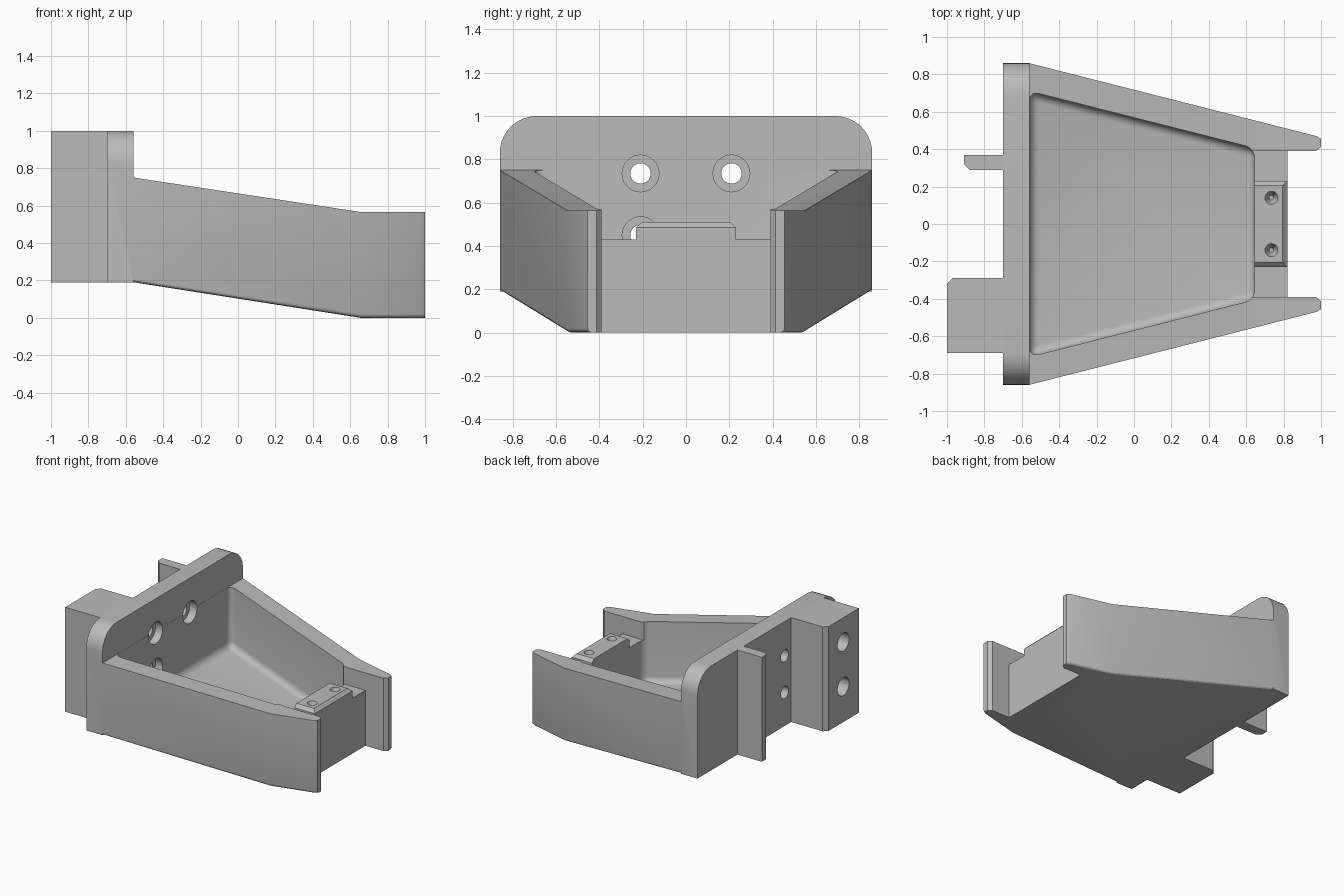
import bpy, bmesh, math
from mathutils import Vector

cube = bpy.data.objects.get("Cube")
if cube:
    bpy.data.objects.remove(cube)

grey = bpy.data.materials.new("plain_grey")
grey.use_nodes = True
grey.diffuse_color = (0.5, 0.5, 0.5, 1)
grey.node_tree.nodes["Principled BSDF"].inputs["Base Color"].default_value = (0.5, 0.5, 0.5, 1)


def finish(name, bm):
    bmesh.ops.recalc_face_normals(bm, faces=bm.faces)
    mesh = bpy.data.meshes.new(name)
    bm.to_mesh(mesh)
    bm.free()
    mesh.materials.append(grey)
    obj = bpy.data.objects.new(name, mesh)
    bpy.context.collection.objects.link(obj)
    return obj


def prism(plan, low, high):
    """Vertical prism over a plan; low and high give z as functions of x."""
    bm = bmesh.new()
    base = bm.faces.new([bm.verts.new((x, y, 0)) for x, y in plan])
    ext = bmesh.ops.extrude_face_region(bm, geom=[base])["geom"]
    for v in ext:
        if isinstance(v, bmesh.types.BMVert):
            v.co.z = 1
    bmesh.ops.bisect_plane(bm, geom=bm.verts[:] + bm.edges[:] + bm.faces[:],
                           plane_co=(BEND, 0, 0), plane_no=(1, 0, 0))
    for v in bm.verts:
        v.co.z = high(v.co.x) if v.co.z > 0.5 else low(v.co.x)
    return bm


def box(x0, x1, y0, y1, z0, z1):
    return prism([(x0, y0), (x1, y0), (x1, y1), (x0, y1)], lambda x: z0, lambda x: z1)


def bevel(bm, rule, width, segments):
    edges = [e for e in bm.edges if rule(e.verts[0].co, e.verts[1].co)]
    bmesh.ops.bevel(bm, geom=edges, offset=width, segments=segments,
                    profile=0.5, affect='EDGES', clamp_overlap=True)


def mirrored(half):
    return half + [(x, -y) for x, y in reversed(half)]


def combine(target, tool, operation='DIFFERENCE'):
    mod = target.modifiers.new("combine", 'BOOLEAN')
    mod.operation, mod.object, mod.solver = operation, tool, 'EXACT'
    bpy.context.view_layer.objects.active = target
    bpy.ops.object.modifier_apply(modifier=mod.name)
    bpy.data.objects.remove(tool)


def drill(target, start, end, r0, r1):
    """Cut a round hole or cone running from start to end."""
    a, b = Vector(start), Vector(end)
    bm = bmesh.new()
    bmesh.ops.create_cone(bm, cap_ends=True, segments=32, radius1=r0, radius2=r1,
                          depth=(b - a).length)
    turn = (b - a).to_track_quat('Z', 'Y').to_matrix()
    bmesh.ops.rotate(bm, verts=bm.verts, matrix=turn)
    bmesh.ops.translate(bm, verts=bm.verts, vec=(a + b) / 2)
    combine(target, finish("drill_cutter", bm))


BEND, BACK, BASE = 0.66, -0.56, 0.19


def slope(x, start, end):
    return start + (end - start) * min(1, (x - BACK) / (BEND - BACK))


def underside(x):
    return slope(x, BASE, 0)


# Tapered tray with softened lower outer edges
bm = prism(mirrored([(-0.6, 0.8), (BACK, 0.86), (0.975, 0.47), (1, 0.455)]),
           underside, lambda x: slope(x, 0.75, 0.565))
bevel(bm, lambda a, b: max(a.z, b.z) < 0.195 and min(abs(a.y), abs(b.y)) > 0.44
      and min(a.x, b.x) > BACK - 0.01 and a.y * b.y > 0, 0.02, 3)
tray = finish("tray", bm)

# Back plate with rounded top corners
bm = box(-0.7, BACK, -0.86, 0.86, BASE, 1)
bevel(bm, lambda a, b: min(a.z, b.z) > 0.9 and abs(a.y - b.y) < 0.01, 0.17, 10)
combine(tray, finish("back_plate", bm), 'UNION')

# Filleted cavity
bm = prism(mirrored([(BACK + 0.001, 0.71), (0.645, 0.405)]),
           lambda x: underside(x) + 0.09, lambda x: 1.5)
bevel(bm, lambda a, b: min(a.z, b.z) < 1, 0.05, 5)
combine(tray, finish("cavity_cutter", bm))

# Open space between the front arms, and the lowered front wall
bm = prism(mirrored([(0.82, 0.39), (0.975, 0.39), (1.05, 0.46)]),
           lambda x: -0.2, lambda x: 1.5)
combine(tray, finish("arm_gap_cutter", bm))
combine(tray, finish("front_wall_cutter", box(0.6, 0.9, -0.3899, 0.3899, 0.43, 1.5)))

# Counterbored holes in the back plate
for y, z in ((-0.21, 0.735), (0.21, 0.735), (-0.21, 0.45)):
    drill(tray, (-0.8, y, z), (-0.5, y, z), 0.047, 0.047)
    drill(tray, (-0.62, y, z), (-0.5, y, z), 0.085, 0.085)

# Mounting block with two blind holes
block = finish("mounting_block", prism(
    [(-0.7, -0.29), (-0.97, -0.29), (-1, -0.32), (-1, -0.69), (-0.7, -0.69)],
    lambda x: BASE, lambda x: 1))
for z in (0.81, 0.465):
    drill(block, (-1.1, -0.5, z), (-0.75, -0.5, z), 0.07, 0.07)

# Locating fin
fin = finish("locating_fin", prism(
    [(-0.7, 0.37), (-0.91, 0.37), (-0.91, 0.32), (-0.88, 0.29), (-0.7, 0.29)],
    lambda x: BASE, lambda x: 1))

# Raised pad on the front wall with two countersunk holes
bm = prism([(0.645, -0.23), (0.82, -0.23), (0.82, 0.23), (0.645, 0.23)],
           lambda x: 0.43, lambda x: 0.51)
bevel(bm, lambda a, b: min(a.z, b.z) > 0.5 and (
    min(a.x, b.x) > 0.8 or abs(a.y - b.y) < 0.01), 0.025, 1)
pad = finish("front_pad", bm)
for y in (-0.14, 0.14):
    drill(pad, (0.735, y, 0.45), (0.735, y, 0.515), 0.012, 0.037)

for obj in (tray, block, fin, pad):
    bpy.ops.object.select_all(action='DESELECT')
    obj.select_set(True)
    bpy.context.view_layer.objects.active = obj
    bpy.ops.object.shade_smooth_by_angle(angle=math.radians(30))
